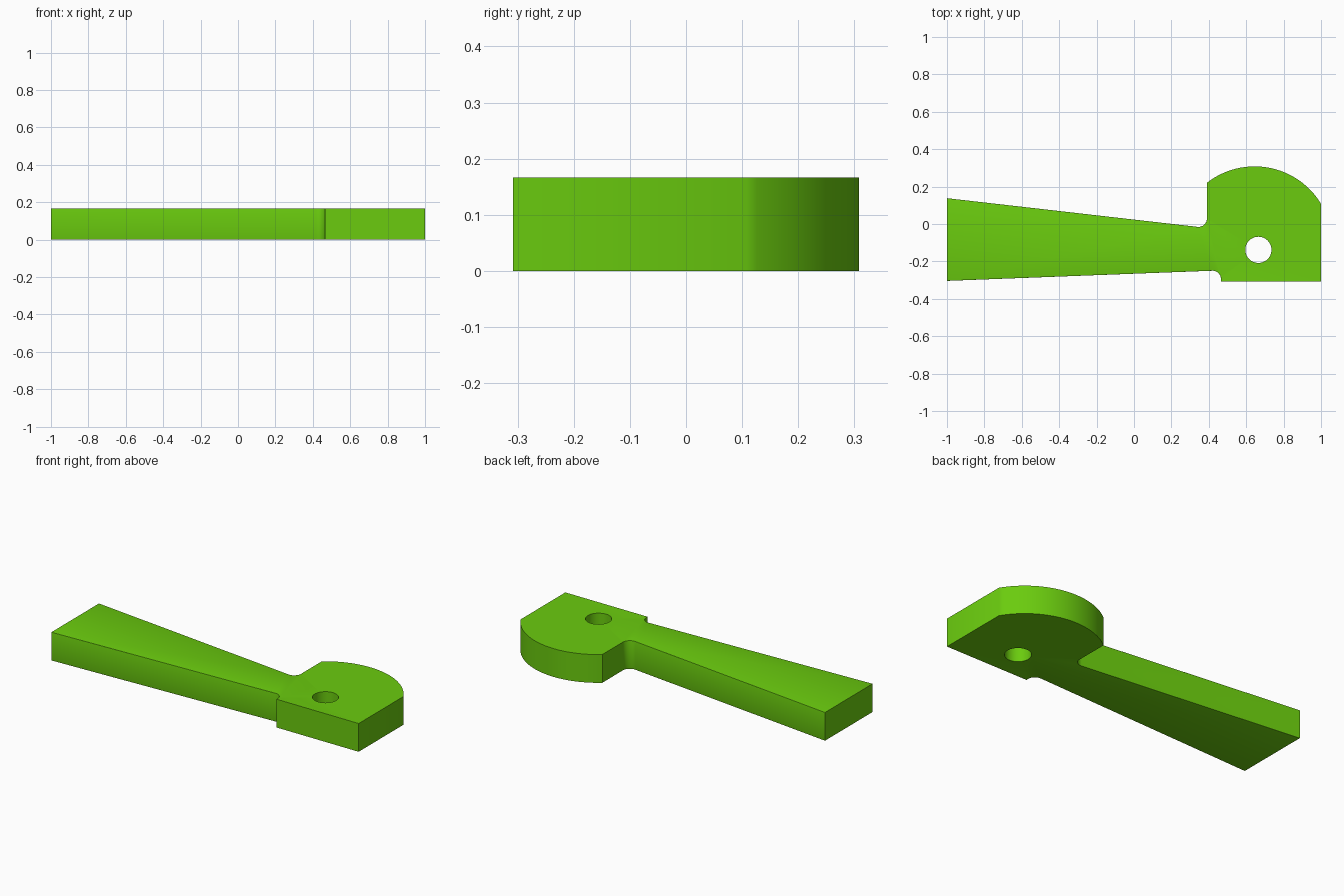
import bpy, bmesh, math
from mathutils import Vector

cube = bpy.data.objects.get("Cube")
if cube:
    bpy.data.objects.remove(cube)

HEIGHT = 0.166
ARC_CENTRE, ARC_RADIUS = Vector((0.645, -0.107)), 0.415


def fillet(before, corner, after, radius, steps=10):
    """Points of a tangent arc that rounds a corner."""
    c = Vector(corner)
    a = (Vector(before) - c).normalized()
    b = (Vector(after) - c).normalized()
    half = a.angle(b) / 2
    centre = c + (a + b).normalized() * radius / math.sin(half)
    start = c + a * radius / math.tan(half) - centre
    end = c + b * radius / math.tan(half) - centre
    return [centre + start.lerp(end, i / steps).normalized() * radius
            if i not in (0, steps) else centre + (start if i == 0 else end)
            for i in range(steps + 1)]


def crown(x0, x1, steps=32):
    """Arc over the head from x0 to x1."""
    a0 = math.acos((x0 - ARC_CENTRE.x) / ARC_RADIUS)
    a1 = math.acos((x1 - ARC_CENTRE.x) / ARC_RADIUS)
    return [ARC_CENTRE + ARC_RADIUS * Vector((math.cos(a), math.sin(a)))
            for a in (a0 + (a1 - a0) * i / steps for i in range(steps + 1))]


# Green material
green = bpy.data.materials.new("bright_green")
colour = (0.145, 0.60, 0.0045, 1)
green.use_nodes = True
green.diffuse_color = colour
green.node_tree.nodes["Principled BSDF"].inputs["Base Color"].default_value = colour

# Outline, counter-clockwise from the lower handle end
low_end, high_end = Vector((-1, -0.304)), Vector((-1, 0.138))
low_neck = fillet(low_end, (0.465, -0.248), (0.465, -0.308), 0.045)
high_neck = fillet((0.39, 0.22), (0.39, -0.021), high_end, 0.045)
handle_low = [low_end] + low_neck
handle_high = high_neck + [high_end]
outline = (handle_low + [Vector((0.465, -0.308)), Vector((1, -0.308))]
           + crown(1, 0.39) + handle_high)

# Extruded plate
bm = bmesh.new()
face = bm.faces.new([bm.verts.new((p.x, p.y, 0)) for p in outline])
top = bmesh.ops.extrude_face_region(bm, geom=[face])["geom"]
bmesh.ops.translate(bm, vec=(0, 0, HEIGHT),
                    verts=[g for g in top if isinstance(g, bmesh.types.BMVert)])
bmesh.ops.recalc_face_normals(bm, faces=bm.faces)

# Softened long edges of the handle
soft = [e for e in bm.edges
        if abs(e.verts[0].co.z - e.verts[1].co.z) < 0.001
        and any(all(any((v.co.xy - p).length < 0.001 for p in path) for v in e.verts)
                for path in (handle_low, handle_high))]
bmesh.ops.bevel(bm, geom=soft, offset=0.01, segments=3, profile=0.5,
                affect='EDGES', clamp_overlap=True)
mesh = bpy.data.meshes.new("lever_plate")
bm.to_mesh(mesh)
bm.free()
mesh.materials.append(green)
plate = bpy.data.objects.new("lever_plate", mesh)
bpy.context.collection.objects.link(plate)

# Pivot hole
bpy.ops.mesh.primitive_cylinder_add(vertices=48, radius=0.07, depth=1,
                                    location=(0.665, -0.138, 0))
cutter = bpy.context.object
cutter.name = "hole_cutter"
cutter.hide_render = True
cutter.data.materials.append(green)
cut = plate.modifiers.new("pivot_hole", 'BOOLEAN')
cut.operation, cut.solver, cut.object = 'DIFFERENCE', 'EXACT', cutter

bpy.ops.object.select_all(action='DESELECT')
plate.select_set(True)
bpy.context.view_layer.objects.active = plate
bpy.ops.object.modifier_apply(modifier=cut.name)
bpy.data.objects.remove(cutter)
bpy.ops.object.shade_smooth_by_angle(angle=math.radians(35))
